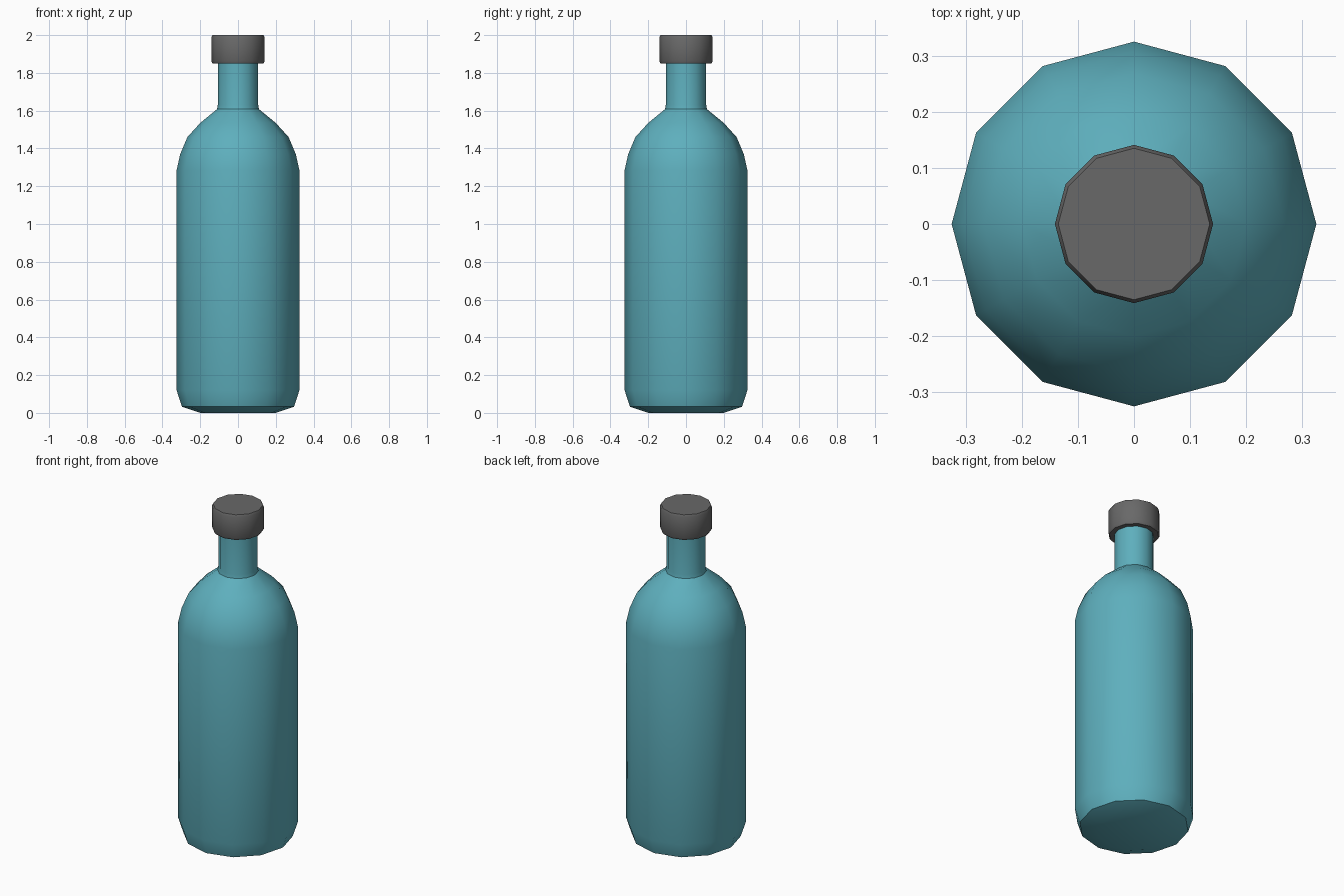
import bpy
import bmesh
import math

SIDES = 12

cube = bpy.data.objects.get("Cube")
if cube:
    bpy.data.objects.remove(cube, do_unlink=True)


def make_material(name, rgb):
    mat = bpy.data.materials.new(name)
    mat.use_nodes = True
    mat.diffuse_color = (*rgb, 1)
    mat.node_tree.nodes["Principled BSDF"].inputs["Base Color"].default_value = (*rgb, 1)
    return mat


def lathe(name, profile, mat):
    """Revolve (radius, height) points around z, closing both ends."""
    bm = bmesh.new()
    rings = []
    for r, z in profile:
        rings.append([bm.verts.new((r * math.cos(i * math.tau / SIDES),
                                    r * math.sin(i * math.tau / SIDES), z))
                      for i in range(SIDES)])
    for low, high in zip(rings, rings[1:]):
        for i in range(SIDES):
            j = (i + 1) % SIDES
            bm.faces.new((low[i], low[j], high[j], high[i]))
    bm.faces.new(rings[0][::-1])
    bm.faces.new(rings[-1])
    mesh = bpy.data.meshes.new(name)
    bm.to_mesh(mesh)
    bm.free()
    mesh.materials.append(mat)
    obj = bpy.data.objects.new(name, mesh)
    bpy.context.collection.objects.link(obj)
    bpy.ops.object.select_all(action='DESELECT')
    obj.select_set(True)
    bpy.context.view_layer.objects.active = obj
    bpy.ops.object.shade_smooth_by_angle(angle=math.radians(38))
    return obj


teal = make_material("teal glass", (0.112, 0.43, 0.51))
grey = make_material("dark grey cap", (0.14, 0.14, 0.14))

# Bottle: chamfered base, straight body, rounded shoulder, narrow neck
lathe("bottle_body", [
    (0.2, 0.0), (0.297, 0.033), (0.325, 0.12), (0.325, 1.285),
    (0.306, 1.37), (0.268, 1.46), (0.2, 1.535), (0.111, 1.608),
    (0.107, 1.63), (0.107, 1.87)], teal)

# Cap with small bevels on both rims
lathe("bottle_cap", [
    (0.135, 1.85), (0.141, 1.862), (0.141, 1.988), (0.135, 2.0)], grey)
